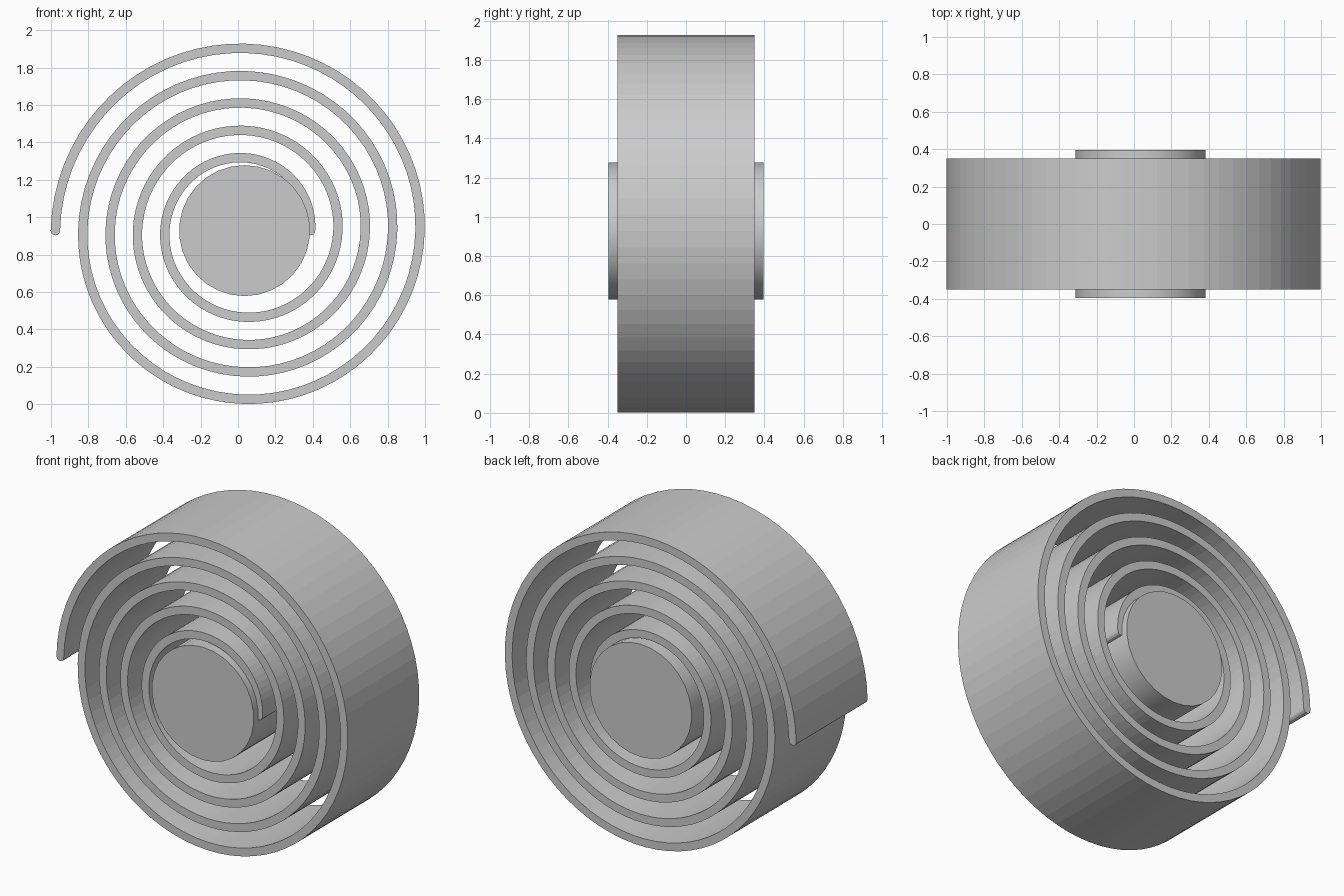
import bpy, bmesh
from math import sin, cos, pi
from mathutils import Vector

cube = bpy.data.objects.get("Cube")
if cube:
    bpy.data.objects.remove(cube)

CENTRE = Vector((0.035, 0, 0.928))
TURNS, STEPS = 4.5, 72          # spiral turns, facets per turn
R_START, PITCH = 0.353, 0.1463  # first radius, growth per turn
HALF_WALL, HALF_WIDTH = 0.025, 0.35

grey = bpy.data.materials.new("light_grey")
grey.use_nodes = True
colour = (0.6, 0.6, 0.6, 1)
grey.diffuse_color = colour
grey.node_tree.nodes["Principled BSDF"].inputs["Base Color"].default_value = colour


def radial(turn, radius):
    a = turn * 2 * pi
    return CENTRE + Vector((radius * cos(a), -HALF_WIDTH, radius * sin(a)))


def finish(name, bm):
    bmesh.ops.recalc_face_normals(bm, faces=bm.faces)
    mesh = bpy.data.meshes.new(name)
    bm.to_mesh(mesh)
    bm.free()
    mesh.materials.append(grey)
    obj = bpy.data.objects.new(name, mesh)
    bpy.context.collection.objects.link(obj)
    return obj


# Spiral band: flat strip with rounded ends, extruded through the width
bm = bmesh.new()
pairs = []
count = int(TURNS * STEPS)
for i in range(count + 1):
    t = i / STEPS
    r = R_START + PITCH * t
    pairs.append([bm.verts.new(radial(t, r + s * HALF_WALL)) for s in (-1, 1)])
for (a, b), (c, d) in zip(pairs, pairs[1:]):
    bm.faces.new((a, b, d, c))
for inner, outer in (pairs[0], pairs[-1]):
    mid = (inner.co + outer.co) / 2
    half = outer.co - mid
    cap = [bm.verts.new(mid + half * cos(k * pi / 6) - Vector((0, 0, HALF_WALL * sin(k * pi / 6))))
           for k in range(1, 6)]
    bm.faces.new([outer] + cap + [inner])
ext = bmesh.ops.extrude_face_region(bm, geom=bm.faces[:])
moved = [g for g in ext["geom"] if isinstance(g, bmesh.types.BMVert)]
bmesh.ops.translate(bm, verts=moved, vec=(0, 2 * HALF_WIDTH, 0))
finish("spiral_band", bm)

# Central hub
bpy.ops.mesh.primitive_cylinder_add(vertices=30, radius=0.35, depth=0.79,
                                    location=CENTRE, rotation=(pi / 2, 0, 0))
hub = bpy.context.object
hub.name = "hub"
hub.data.materials.append(grey)
bpy.ops.object.shade_smooth_by_angle()
